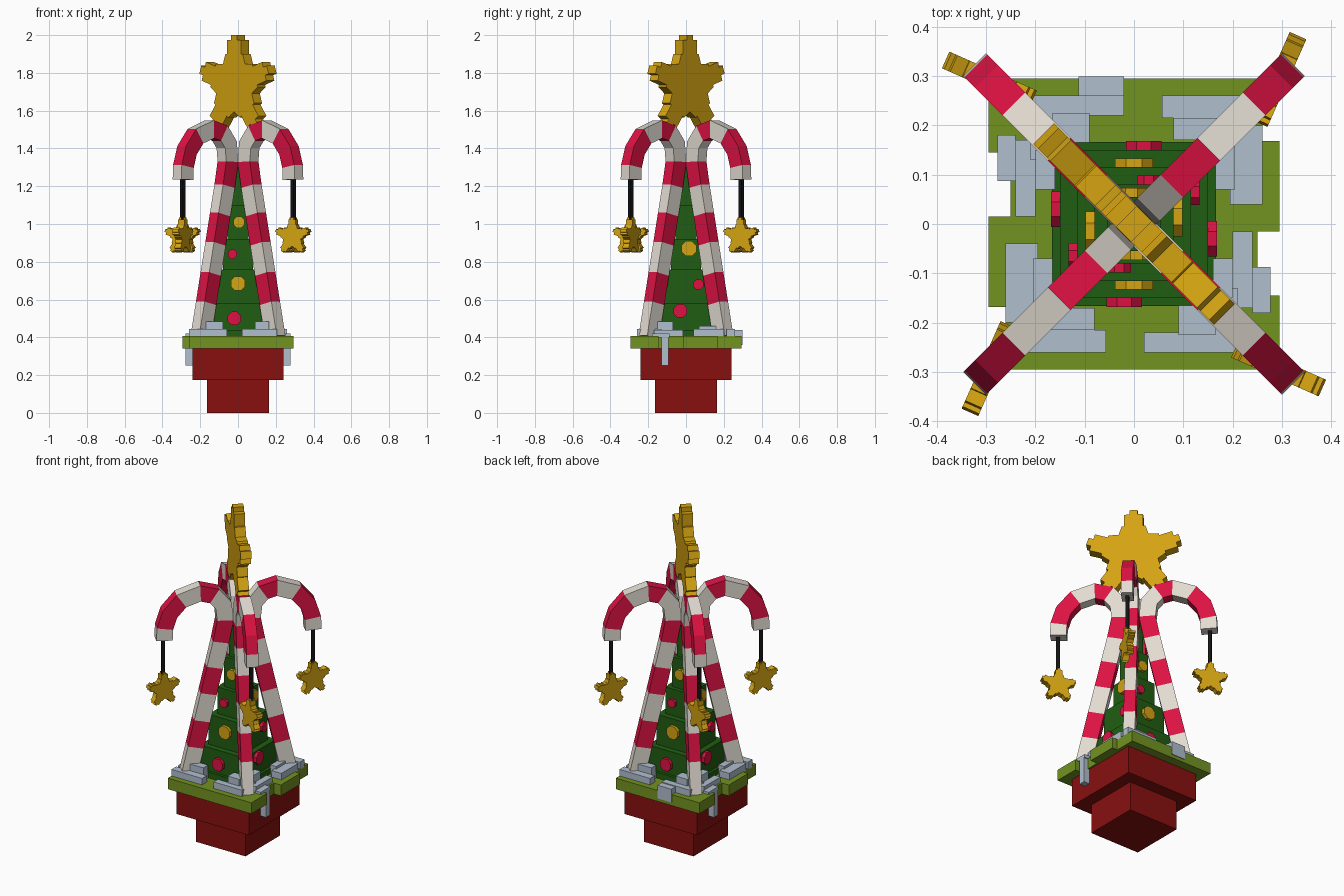
import bpy, bmesh
from math import sin, cos, pi, radians, sqrt
from mathutils import Matrix, Vector

if "Cube" in bpy.data.objects:
    bpy.data.objects.remove(bpy.data.objects["Cube"], do_unlink=True)


def material(name, rgb):
    m = bpy.data.materials.new(name)
    m.use_nodes = True
    m.diffuse_color = (*rgb, 1)
    m.node_tree.nodes["Principled BSDF"].inputs["Base Color"].default_value = (*rgb, 1)
    return m


GOLD = material("gold", (.66, .37, .006))
CRIMSON = material("crimson", (.72, .006, .055))
CREAM = material("cream", (.76, .71, .64))
PINE = material("pine_green", (.015, .11, .006))
LEAF = material("leaf_green", (.17, .29, .015))
SNOW = material("snow", (.44, .52, .62))
POT = material("pot_red", (.25, .005, .005))
BLACK = material("black", (.006, .006, .006))


def finish(name, bm, *mats):
    bmesh.ops.recalc_face_normals(bm, faces=bm.faces)
    mesh = bpy.data.meshes.new(name)
    bm.to_mesh(mesh)
    bm.free()
    for m in mats:
        mesh.materials.append(m)
    ob = bpy.data.objects.new(name, mesh)
    bpy.context.collection.objects.link(ob)
    return ob


def add_box(bm, x0, x1, y0, y1, z0, z1):
    size = Matrix.Diagonal((x1 - x0, y1 - y0, z1 - z0, 1))
    mid = Matrix.Translation(((x0 + x1) / 2, (y0 + y1) / 2, (z0 + z1) / 2))
    return bmesh.ops.create_cube(bm, size=1, matrix=mid @ size)["verts"]


def add_prism(bm, points, offset):
    """Extrude a flat outline along an offset."""
    face = bm.faces.new([bm.verts.new(p) for p in points])
    out = bmesh.ops.extrude_face_region(bm, geom=[face], use_keep_orig=True)["geom"]
    bmesh.ops.translate(bm, vec=offset, verts=[v for v in out if isinstance(v, bmesh.types.BMVert)])


def turn(bm, angle):
    bmesh.ops.rotate(bm, matrix=Matrix.Rotation(angle, 3, 'Z'), verts=bm.verts)


# Stepped pot
for name, half, z0, z1 in (("pot_foot", .165, 0, .175), ("pot_rim", .24, .175, .34)):
    bm = bmesh.new()
    add_box(bm, -half, half, -half, half, z0, z1)
    finish(name, bm, POT)

# Notched leafy slab, the same after a half turn
side = [(.26, .295), (.26, .168), (.295, .168), (.295, -.015),
        (.25, -.015), (.25, -.145), (.295, -.145), (.295, -.295)]
bm = bmesh.new()
add_prism(bm, [(s * x, s * y, .34) for s in (1, -1) for x, y in side], (0, 0, .066))
finish("leaf_slab", bm, LEAF)

# Tree tiers
TIERS = [(.166, .40, .44), (.15, .44, .58), (.115, .58, .76),
         (.08, .76, .92), (.055, .92, 1.1), (.035, 1.1, 1.34)]
bm = bmesh.new()
for half, z0, z1 in TIERS:
    add_box(bm, -half, half, -half, half, z0, z1)
finish("tree", bm, PINE)

# Baubles on the four faces: sideways, height, radius, material
FRONT = [(.005, 1.01, .03, GOLD), (-.03, .84, .024, CRIMSON),
         (0, .685, .038, GOLD), (-.02, .50, .036, CRIMSON)]
SIDE = [(.015, .87, .04, GOLD), (.065, .68, .027, CRIMSON), (-.03, .54, .036, CRIMSON)]
for k in range(4):
    for i, (u, z, r, mat) in enumerate(SIDE if k % 2 else FRONT):
        half = next(h for h, a, b in TIERS if a <= z < b)
        bm = bmesh.new()
        ring = [(u + r * cos(a) / cos(pi / 8), -half + .01, z + r * sin(a) / cos(pi / 8))
                for a in [pi / 8 + j * pi / 4 for j in range(8)]]
        add_prism(bm, ring, (0, -.028, 0))
        turn(bm, k * pi / 2)
        finish(f"bauble_{k}_{i}", bm, mat)

# Snow drifts, repeated by a half turn
DRIFTS = [
    (.02, .207, -.26, -.22, .445), (.09, .165, -.225, -.165, .485),
    (.165, .21, -.225, -.13, .445), (.20, .24, -.17, -.015, .44),
    (.16, .20, -.15, -.07, .485), (.24, .277, -.18, -.087, .42),
    (.057, .26, .215, .26, .445), (.08, .21, .17, .215, .485),
    (.195, .26, .04, .20, .445), (.165, .205, .07, .17, .46),
]
bm = bmesh.new()
for s in (1, -1):
    for x0, x1, y0, y1, top in DRIFTS:
        xs, ys = sorted((s * x0, s * x1)), sorted((s * y0, s * y1))
        add_box(bm, *xs, *ys, .40, top)
    # Hanging drip
    add_box(bm, *sorted((s * .24, s * .277)), *sorted((s * -.13, s * -.092)), .25, .415)
# Short drip at the back
add_box(bm, -.112, -.02, .255, .299, .36, .44)
finish("snow", bm, SNOW)

# Candy canes: x position, height, stripe (0 cream, 1 crimson) that starts here
LEG = [(.197 - (z - .4) * .158, z, i % 2) for i, z in enumerate((.4, .58, .735, .895, 1.05, 1.2))]
HOOK = [(.053, 1.33, 0), (.06, 1.42, 0), (.095, 1.48, 1), (.15, 1.502, 0),
        (.225, 1.465, 1), (.27, 1.39, 1), (.289, 1.305, 0), (.291, 1.235, 0)]
PATH = LEG + HOOK


def cane(angle):
    bm = bmesh.new()
    pts = [Vector((x * sqrt(2), 0, z)) for x, z, _ in PATH]
    rings = []
    for i, p in enumerate(pts):
        before = (p - pts[max(i - 1, 0)]).normalized()
        after = (pts[min(i + 1, len(pts) - 1)] - p).normalized()
        t = (before + after).normalized()
        n = Vector((-t.z, 0, t.x)) * .045 / max(.8, t.dot(after if after.length else before))
        w = Vector((0, .0325, 0))
        rings.append([bm.verts.new(p + a * n + b * w)
                      for a, b in ((1, 1), (1, -1), (-1, -1), (-1, 1))])
    for a, b, (_, _, stripe) in zip(rings, rings[1:], PATH):
        for j in range(4):
            k = (j + 1) % 4
            bm.faces.new((a[j], a[k], b[k], b[j])).material_index = stripe
    bm.faces.new(rings[0])
    bm.faces.new(rings[-1])
    turn(bm, angle)
    return bm


# Star with blunt stepped arms
ARM = [(.113, -.082), (.165, -.065), (.165, -.052), (.238, -.052), (.238, -.022),
       (.265, -.022), (.265, .022), (.238, .022), (.238, .052), (.165, .052), (.165, .065)]


def star(name, scale, thick, angle, centre):
    bm = bmesh.new()
    outline = []
    for k in range(5):
        a = pi / 2 + k * 2 * pi / 5
        outline += [(scale * (r * cos(a) - w * sin(a)), -thick / 2,
                     scale * (r * sin(a) + w * cos(a))) for r, w in ARM]
    add_prism(bm, outline, (0, thick, 0))
    turn(bm, angle)
    bmesh.ops.translate(bm, vec=centre, verts=bm.verts)
    finish(name, bm, GOLD)


star("top_star", 1, .06, -pi / 4, (0, 0, 1.735))

# Four corners: cane, string and hanging star
for k in range(4):
    a = pi / 4 + k * pi / 2
    finish(f"candy_cane_{k}", cane(a), CREAM, CRIMSON)
    x, y = .293 * sqrt(2) * cos(a), .293 * sqrt(2) * sin(a)
    bm = bmesh.new()
    add_box(bm, -.01, .01, -.01, .01, 1.0, 1.26)
    turn(bm, a)
    bmesh.ops.translate(bm, vec=(x, y, 0), verts=bm.verts)
    finish(f"string_{k}", bm, BLACK)
    star(f"hanging_star_{k}", .375, .037, radians(66) + k * pi / 2, (x, y, .935))
